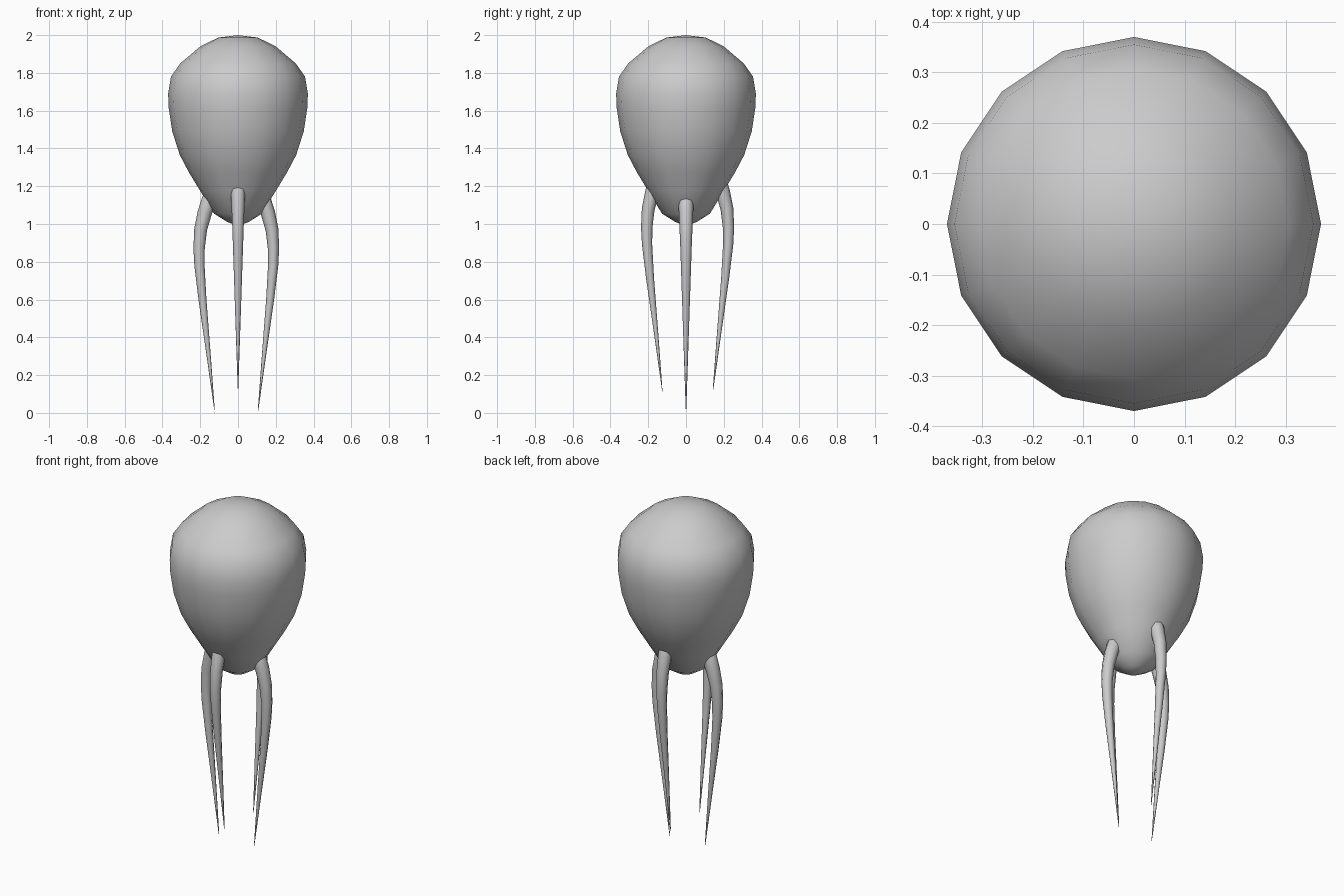
import bpy, bmesh, math
from mathutils import Vector

cube = bpy.data.objects.get("Cube")
if cube:
    bpy.data.objects.remove(cube, do_unlink=True)

# Single neutral grey
grey = bpy.data.materials.new("neutral grey")
grey.use_nodes = True
GREY = (0.6, 0.6, 0.6, 1)
grey.diffuse_color = GREY
grey.node_tree.nodes["Principled BSDF"].inputs["Base Color"].default_value = GREY


def loft(name, rings, start, end):
    """Skin closed rings of points and close both ends to a point."""
    bm = bmesh.new()
    loops = [[bm.verts.new(p) for p in ring] for ring in rings]
    n = len(loops[0])
    for a, b in zip(loops, loops[1:]):
        for i in range(n):
            j = (i + 1) % n
            bm.faces.new((a[i], a[j], b[j], b[i]))
    for point, ring in ((start, loops[0]), (end, loops[-1])):
        tip = bm.verts.new(point)
        for i in range(n):
            bm.faces.new((tip, ring[i], ring[(i + 1) % n]))
    bmesh.ops.recalc_face_normals(bm, faces=bm.faces)
    for f in bm.faces:
        f.smooth = True
    mesh = bpy.data.meshes.new(name)
    bm.to_mesh(mesh)
    bm.free()
    mesh.materials.append(grey)
    obj = bpy.data.objects.new(name, mesh)
    bpy.context.collection.objects.link(obj)
    return obj


# Egg-shaped body, 16 sides: (radius, height) from bottom to top
profile = [(0.055, 1.01), (0.127, 1.055), (0.20, 1.175), (0.258, 1.27),
           (0.308, 1.365), (0.348, 1.49), (0.367, 1.615), (0.37, 1.69),
           (0.355, 1.78), (0.306, 1.85), (0.20, 1.94), (0.105, 1.987)]
rings = [[(r * math.cos(i * math.tau / 16), r * math.sin(i * math.tau / 16), z)
          for i in range(16)] for r, z in profile]
loft("body", rings, (0, 0, 0.99), (0, 0, 2.0))

# Tapering, curved tentacle: (distance from axis, height, thickness radius)
path = [(0.06, 1.19, 0.038), (0.10, 1.17, 0.041), (0.135, 1.125, 0.041),
        (0.158, 1.06, 0.038), (0.18, 0.97, 0.034), (0.188, 0.87, 0.030),
        (0.186, 0.78, 0.027), (0.17, 0.60, 0.021), (0.137, 0.30, 0.011),
        (0.108, 0.03, 0.002)]


def tentacle(name, angle, out, up):
    radial = Vector((math.cos(angle), math.sin(angle), 0))
    side = Vector((-math.sin(angle), math.cos(angle), 0))
    pts = [radial * (r + out) + Vector((0, 0, z + up)) for r, z, _ in path]
    rings = []
    for k, p in enumerate(pts):
        tangent = (pts[min(k + 1, len(pts) - 1)] - pts[max(k - 1, 0)]).normalized()
        normal = side.cross(tangent)
        rad = path[k][2]
        rings.append([p + rad * (math.cos(a) * side + math.sin(a) * normal)
                      for a in (math.tau * i / 8 for i in range(8))])
    end = radial * (0.105 + out) + Vector((0, 0, up))
    loft(name, rings, pts[0], end)


# Four tentacles, the front and back ones set higher
for name, turn, out, up in (("left_tentacle", 0, 0.0, 0.0),
                            ("back_tentacle", 1, 0.037, 0.11),
                            ("right_tentacle", 2, 0.018, 0.0),
                            ("front_tentacle", 3, 0.02, 0.11)):
    tentacle(name, turn * math.pi / 2, out, up)
